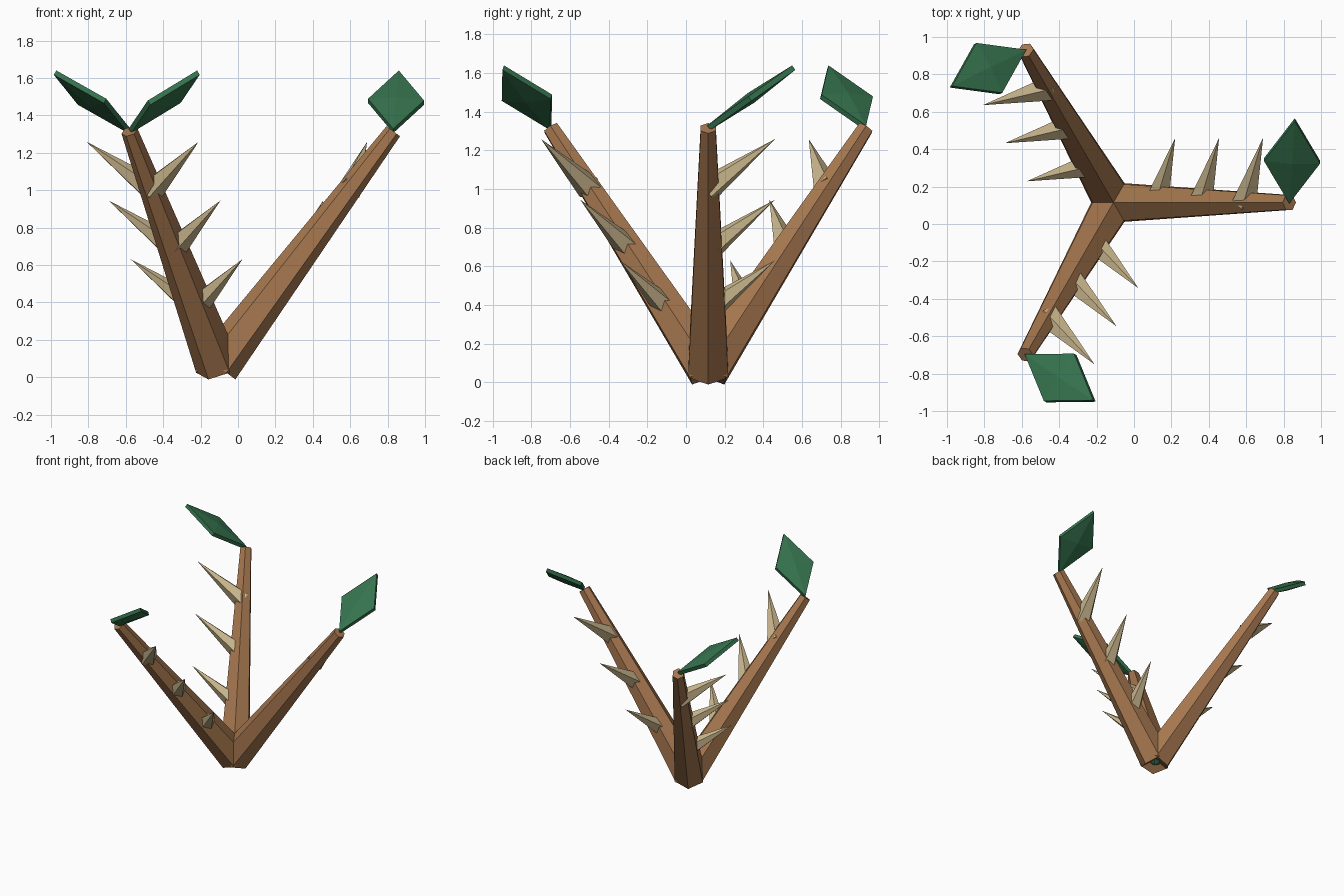
import bpy, bmesh, math
from mathutils import Vector, Matrix

if "Cube" in bpy.data.objects:
    bpy.data.objects.remove(bpy.data.objects["Cube"])


def material(name, rgb):
    m = bpy.data.materials.new(name)
    m.use_nodes = True
    m.diffuse_color = (*rgb, 1)
    m.node_tree.nodes["Principled BSDF"].inputs["Base Color"].default_value = (*rgb, 1)
    return m


BARK = material("brown bark", (0.38, 0.185, 0.078))
THORN = material("pale thorn", (0.60, 0.48, 0.27))
LEAF = material("leaf green", (0.036, 0.17, 0.075))

ORIGIN = Vector((-0.11, 0.115, 0.06))
TIP = Vector((0.94, 0, 1.255))


def finish(name, bm, mat, turn):
    bmesh.ops.recalc_face_normals(bm, faces=bm.faces[:])
    bm.transform(Matrix.Translation(ORIGIN) @ Matrix.Rotation(turn, 4, "Z"))
    mesh = bpy.data.meshes.new(name)
    bm.to_mesh(mesh)
    bm.free()
    mesh.materials.append(mat)
    obj = bpy.data.objects.new(name, mesh)
    bpy.context.collection.objects.link(obj)


def frame(start, axis, side):
    """Matrix with local z along axis and local x close to side."""
    z = axis.normalized()
    x = (side - z * side.dot(z)).normalized()
    m = Matrix((x, z.cross(x), z)).transposed().to_4x4()
    return Matrix.Translation(start) @ m


def taper(name, start, end, r1, r2, sides, mat, turn, side):
    bm = bmesh.new()
    axis = end - start
    bmesh.ops.create_cone(bm, cap_ends=True, segments=sides, radius1=r1, radius2=r2,
                          depth=axis.length)
    bm.transform(frame(start, axis, side) @ Matrix.Translation((0, 0, axis.length / 2)))
    bmesh.ops.remove_doubles(bm, verts=bm.verts[:], dist=0.0001)
    finish(name, bm, mat, turn)


def leaf(name, turn):
    # Diamond plate with a thin rim and a raised middle on both sides
    bm = bmesh.new()
    outline = [(0, -0.27), (0.15, 0), (0, 0.27), (-0.15, 0)]
    rims = [[bm.verts.new((x, h, z)) for x, z in outline] for h in (-0.014, 0.014)]
    peaks = [bm.verts.new((0, h, 0)) for h in (-0.03, 0.03)]
    for i in range(4):
        j = (i + 1) % 4
        bm.faces.new((rims[0][i], rims[0][j], rims[1][j], rims[1][i]))
        for rim, peak in zip(rims, peaks):
            bm.faces.new((rim[i], rim[j], peak))
    axis = Vector((0.03, 0.445, 0.315))
    bm.transform(frame(TIP + axis / 2, axis, Vector((1, 0, 0))))
    finish(name, bm, LEAF, turn)


# Three identical branches, each with three thorns and one leaf
SIDE = Vector((0, 1, 0))
for n, label in enumerate(("left", "back", "front")):
    turn = n * math.tau / 3
    taper(f"{label}_branch", Vector(), TIP, 0.12, 0.045, 6, BARK, turn, SIDE)
    for k in (1, 2, 3):
        foot = TIP * k / 4
        taper(f"{label}_thorn_{k}", foot, foot + Vector((0.095, 0.345, 0.257)),
              0.07, 0, 5, THORN, turn, TIP)
    leaf(f"{label}_leaf", turn)

# Small green bud under the fork
bm = bmesh.new()
bmesh.ops.create_icosphere(bm, subdivisions=1, radius=0.05)
finish("root_bud", bm, LEAF, 0)
